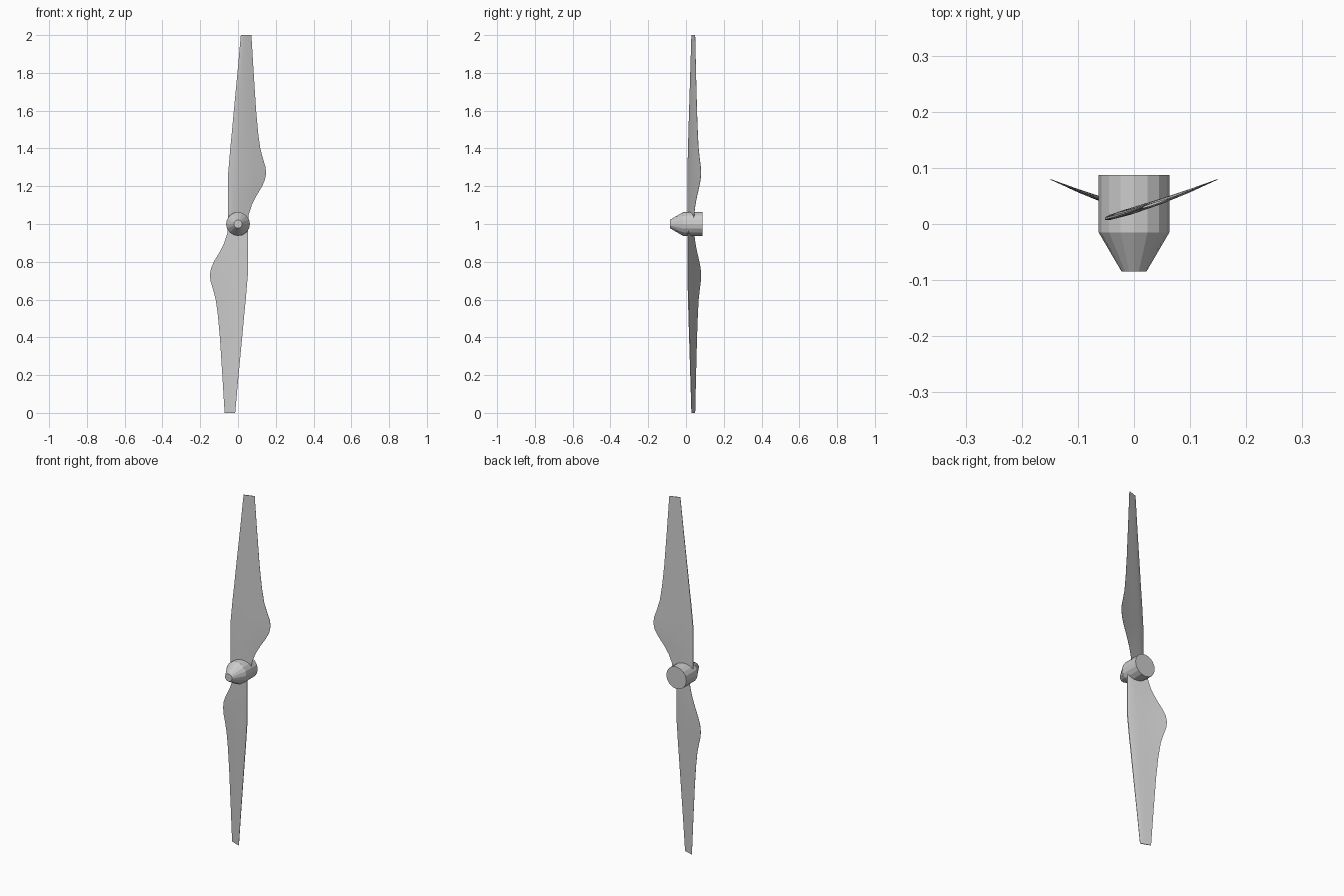
import bpy, bmesh, math
from mathutils import Matrix

if "Cube" in bpy.data.objects:
    bpy.data.objects.remove(bpy.data.objects["Cube"])

CENTRE_Z = 1.0


def loft(name, rings):
    """Skin a list of closed rings and cap both ends."""
    bm = bmesh.new()
    loops = [[bm.verts.new(p) for p in ring] for ring in rings]
    n = len(loops[0])
    for a, b in zip(loops, loops[1:]):
        for i in range(n):
            j = (i + 1) % n
            bm.faces.new((a[i], a[j], b[j], b[i]))
    bm.faces.new(loops[0])
    bm.faces.new(loops[-1])
    bmesh.ops.recalc_face_normals(bm, faces=bm.faces)
    mesh = bpy.data.meshes.new(name)
    bm.to_mesh(mesh)
    bm.free()
    obj = bpy.data.objects.new(name, mesh)
    bpy.context.collection.objects.link(obj)
    return obj


# Hub: straight barrel with a blunt tapered nose, axis along y
SIDES = 16
hub_profile = [(-0.085, 0.022), (-0.015, 0.063), (0.087, 0.063)]
hub = loft("hub", [[(r * math.cos(math.tau * i / SIDES), y,
                     CENTRE_Z + r * math.sin(math.tau * i / SIDES))
                    for i in range(SIDES)] for y, r in hub_profile])

# Blade outline: height above hub centre, left edge x, right edge x
outline = [(0.0, -0.052, 0.052), (0.05, -0.052, 0.057), (0.10, -0.052, 0.073),
           (0.15, -0.052, 0.098), (0.20, -0.052, 0.128), (0.235, -0.052, 0.143),
           (0.27, -0.052, 0.149), (0.305, -0.049, 0.145), (0.34, -0.046, 0.134),
           (0.40, -0.041, 0.118), (0.48, -0.033, 0.107), (0.60, -0.022, 0.096),
           (0.80, -0.003, 0.083), (1.0, 0.015, 0.071)]
# Blade section: fraction of chord, fraction of thickness
section = [(0.0, 0.35), (0.06, 0.8), (0.25, 1.0), (0.5, 0.85), (0.75, 0.5), (1.0, 0.1)]


def camber(x):
    return 0.0245 + 0.31 * x + 0.4 * x * x


def blade_ring(h, left, right):
    chord = right - left
    half = min(0.006, 0.04 * chord)
    pts = [(left + chord * u, t * half) for u, t in section]
    loop = pts + [(x, -t) for x, t in reversed(pts)]
    return [(x, camber(x) + t, h) for x, t in loop]


upper = loft("upper_blade", [blade_ring(*o) for o in outline])
upper.location.z = CENTRE_Z

# Second blade: half turn about the hub axis
lower = upper.copy()
lower.data = upper.data.copy()
lower.name = "lower_blade"
lower.data.transform(Matrix.Rotation(math.pi, 4, 'Y'))
bpy.context.collection.objects.link(lower)

# Smooth blade skins, crisp edges
for blade in (upper, lower):
    bpy.ops.object.select_all(action='DESELECT')
    blade.select_set(True)
    bpy.context.view_layer.objects.active = blade
    bpy.ops.object.shade_smooth_by_angle(angle=math.radians(30))
